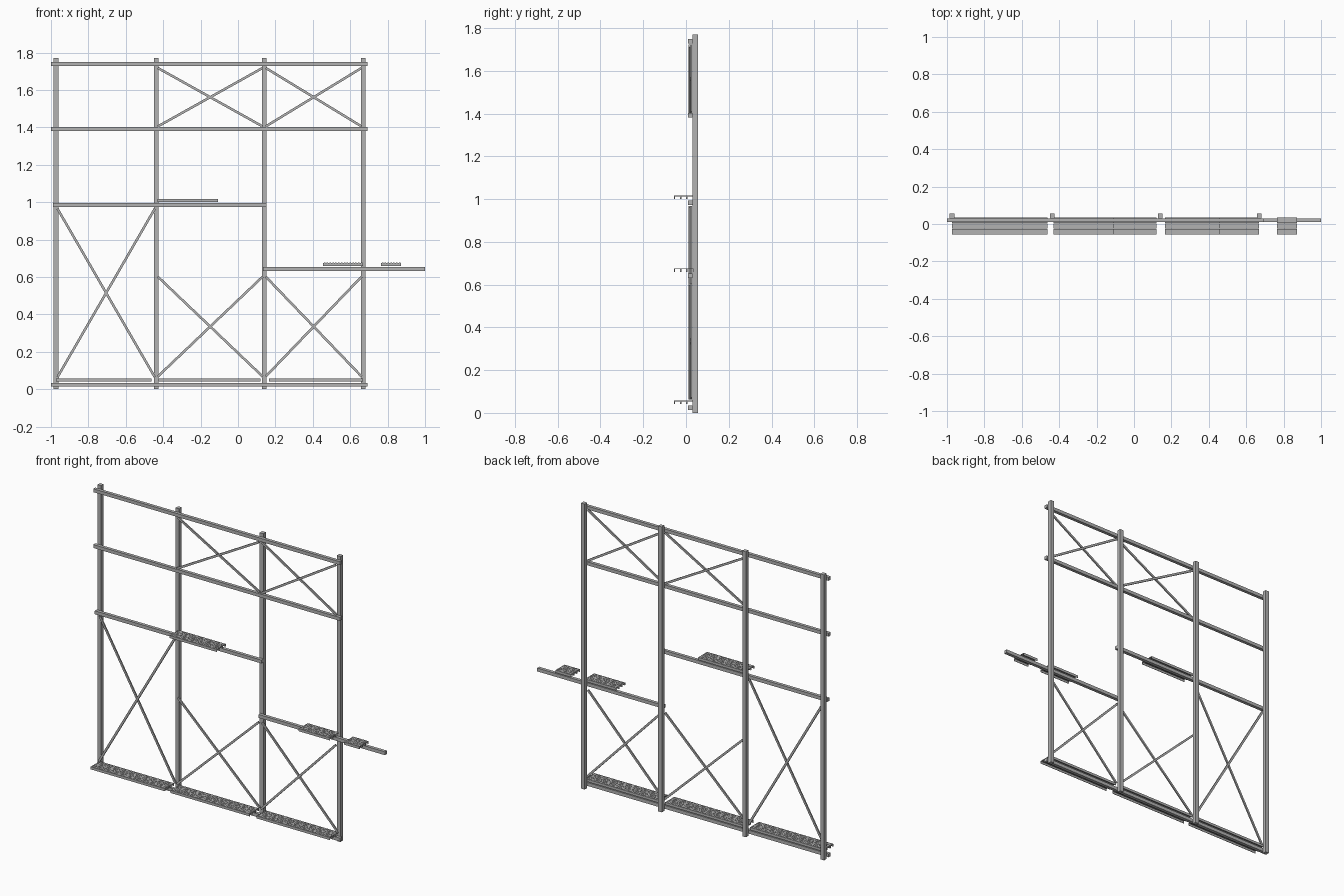
import bpy, bmesh
from mathutils import Vector, Matrix

cube = bpy.data.objects.get("Cube")
if cube:
    bpy.data.objects.remove(cube, do_unlink=True)

steel = bpy.data.materials.new("grey_steel")
steel.use_nodes = True
GREY = (0.45, 0.45, 0.45, 1)
steel.diffuse_color = GREY
steel.node_tree.nodes["Principled BSDF"].inputs["Base Color"].default_value = GREY


def finish(name, bm):
    mesh = bpy.data.meshes.new(name)
    bm.to_mesh(mesh)
    bm.free()
    mesh.materials.append(steel)
    obj = bpy.data.objects.new(name, mesh)
    bpy.context.collection.objects.link(obj)


def add_box(bm, lo, hi):
    lo, hi = Vector(lo), Vector(hi)
    m = Matrix.Translation((lo + hi) / 2) @ Matrix.Diagonal((*(hi - lo), 1))
    bmesh.ops.create_cube(bm, size=1, matrix=m)


def box(name, lo, hi):
    bm = bmesh.new()
    add_box(bm, lo, hi)
    finish(name, bm)


def brace(name, a, b, y):
    # Flat bar running between two (x, z) points
    a, b = Vector((a[0], y, a[1])), Vector((b[0], y, b[1]))
    d = b - a
    m = (Matrix.Translation((a + b) / 2) @ d.to_track_quat('X', 'Y').to_matrix().to_4x4()
         @ Matrix.Diagonal((d.length, 1, 1, 1)))
    bm = bmesh.new()
    bmesh.ops.create_cube(bm, size=1, matrix=Matrix.Identity(4))
    # Wide in the plane of the wall, thin across it
    side = d.normalized().cross(Vector((0, 1, 0)))
    for v in bm.verts:
        v.co = (a + b) / 2 + d * v.co.x + Vector((0, 0.008, 0)) * v.co.y + side * 0.013 * v.co.z
    bmesh.ops.recalc_face_normals(bm, faces=bm.faces)
    finish(name, bm)


def deck(name, x0, x1, top):
    # Three open-bottomed planks side by side, with raised grip studs
    width, sheet, depth = 0.03, 0.003, 0.016
    cell = width / 2
    for i in range(3):
        y0 = -0.055 + i * width
        y1 = y0 + width - 0.001
        bm = bmesh.new()
        add_box(bm, (x0, y0, top - sheet), (x1, y1, top))
        for y in (y0, y1 - sheet):
            add_box(bm, (x0, y, top - depth), (x1, y + sheet, top - sheet))
        count = round((x1 - x0) / cell)
        pitch = (x1 - x0) / count
        for k in range(count):
            x = x0 + (k + 0.5) * pitch
            for r in (0.27, 0.73):
                y = y0 + r * width
                add_box(bm, (x - 0.004, y - 0.004, top - 0.001),
                        (x + 0.004, y + 0.004, top + 0.0015))
        finish(f"{name}_plank_{i + 1}", bm)


# Upright posts
POSTS = (-0.973, -0.437, 0.14, 0.669)
for n, x in enumerate(POSTS):
    box(f"post_{n + 1}", (x - 0.0125, 0.03, 0), (x + 0.0125, 0.055, 1.77))

# Horizontal rails: name, start, end, height
for name, x0, x1, z in (("bottom_rail", -1, 0.692, 0.024),
                        ("left_side_rail", 0.134, 1, 0.642),
                        ("middle_rail", -0.99, 0.153, 0.984),
                        ("upper_rail", -1, 0.692, 1.392),
                        ("top_rail", -1, 0.692, 1.738)):
    box(name, (x0, 0.01, z - 0.0105), (x1, 0.03, z + 0.0105))

# Crossed braces: bay, lower end, upper end
for bay, z0, z1 in ((0, 0.065, 0.965), (1, 0.068, 0.602), (2, 0.068, 0.602),
                    (1, 1.405, 1.718), (2, 1.405, 1.718)):
    x0, x1 = POSTS[bay] + 0.008, POSTS[bay + 1] - 0.008
    tier = "upper" if z0 > 1 else "lower"
    brace(f"{tier}_brace_rising_{bay + 1}", (x0, z0), (x1, z1), 0.016)
    brace(f"{tier}_brace_falling_{bay + 1}", (x0, z1), (x1, z0), 0.024)

# Walking decks
for name, x0, x1, top in (("bottom_deck_right", -0.973, -0.462, 0.057),
                          ("bottom_deck_centre", -0.425, 0.119, 0.057),
                          ("bottom_deck_left", 0.165, 0.669, 0.057),
                          ("middle_deck", -0.43, -0.107, 1.016),
                          ("side_deck", 0.455, 0.669, 0.675),
                          ("end_deck", 0.765, 0.872, 0.675)):
    deck(name, x0, x1, top)
